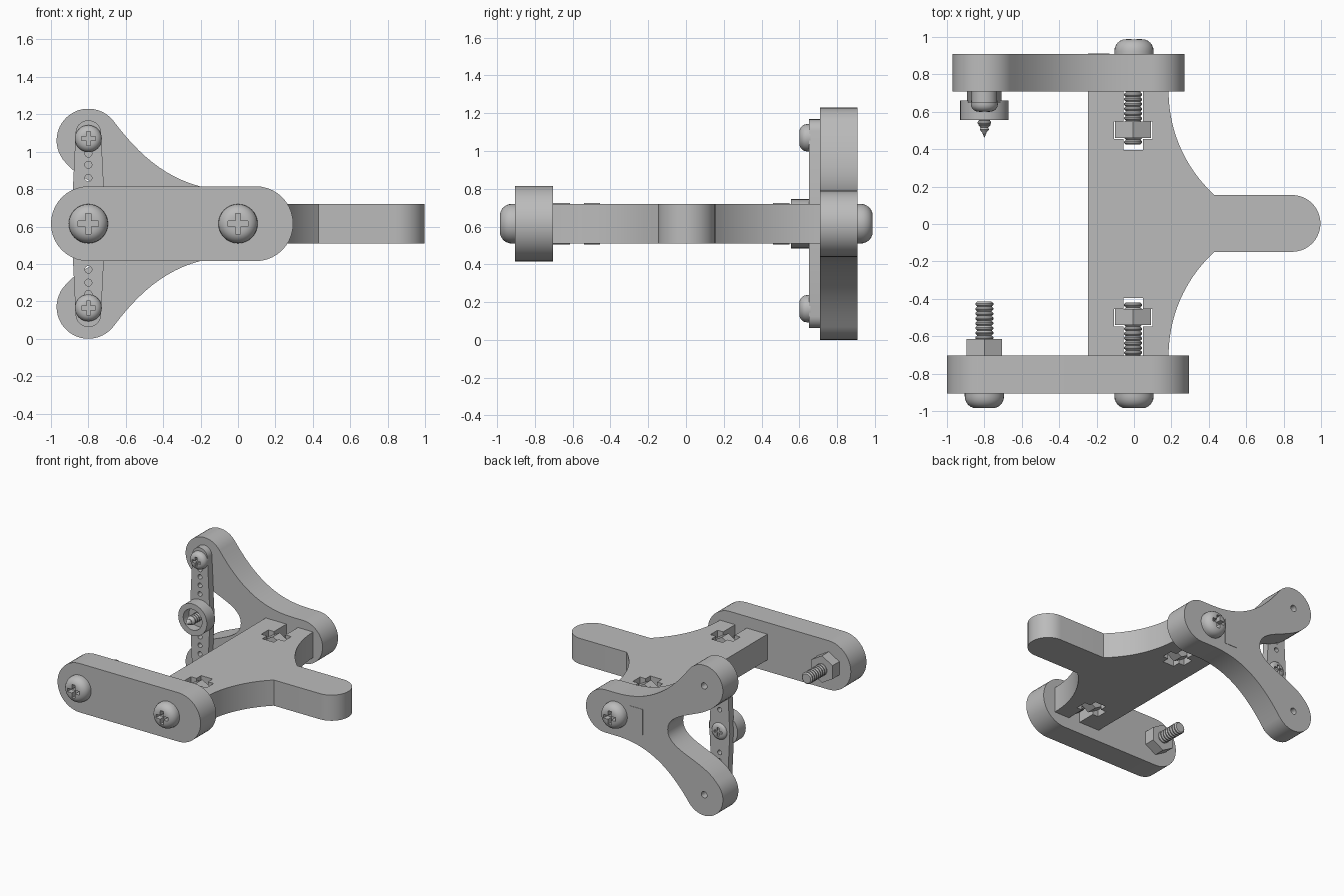
import bpy, bmesh, math
from mathutils import Vector, Matrix

cube = bpy.data.objects.get("Cube")
if cube:
    bpy.data.objects.remove(cube)

grey = bpy.data.materials.new("plain grey")
grey.use_nodes = True
grey.diffuse_color = (0.5, 0.5, 0.5, 1)
grey.node_tree.nodes["Principled BSDF"].inputs["Base Color"].default_value = (0.5, 0.5, 0.5, 1)

MID = 0.615        # height of the bolt axes
REAR_X = -0.8      # x of the rear bolt and servo axis


def finish(name, bm):
    bmesh.ops.remove_doubles(bm, verts=bm.verts, dist=1e-5)
    bmesh.ops.recalc_face_normals(bm, faces=bm.faces)
    mesh = bpy.data.meshes.new(name)
    bm.to_mesh(mesh)
    bm.free()
    mesh.materials.append(grey)
    ob = bpy.data.objects.new(name, mesh)
    bpy.context.collection.objects.link(ob)
    return ob


def prism(name, outline, lo, hi, axis="Y"):
    """Extrude an outline: (x, z) along y, or (x, y) along z."""
    def place(p, d):
        return (p[0], d, p[1]) if axis == "Y" else (p[0], p[1], d)
    bm = bmesh.new()
    face = bm.faces.new([bm.verts.new(place(p, lo)) for p in outline])
    ext = bmesh.ops.extrude_face_region(bm, geom=[face])
    move = Vector(place((0, 0), hi - lo))
    bmesh.ops.translate(bm, vec=move, verts=[g for g in ext["geom"] if isinstance(g, bmesh.types.BMVert)])
    return finish(name, bm)


def lathe(name, profile, x, z, steps=32):
    """Turn a (radius, y) profile about the y direction."""
    bm = bmesh.new()
    verts = [bm.verts.new((r, y, 0)) for r, y in profile]
    edges = [bm.edges.new(pair) for pair in zip(verts, verts[1:])]
    bmesh.ops.spin(bm, geom=verts + edges, cent=(0, 0, 0), axis=(0, 1, 0),
                   angle=math.tau, steps=steps)
    bmesh.ops.translate(bm, vec=(x, 0, z), verts=bm.verts)
    return finish(name, bm)


def cylinder(name, r, lo, hi, x, z, steps=24):
    return lathe(name, [(0, lo), (r, lo), (r, hi), (0, hi)], x, z, steps)


def box(name, x, y, z):
    return prism(name, [(x[0], y[0]), (x[1], y[0]), (x[1], y[1]), (x[0], y[1])], *z, axis="Z")


def cut(ob, cutters):
    for c in cutters:
        m = ob.modifiers.new("cut", "BOOLEAN")
        m.operation, m.solver, m.object = "DIFFERENCE", "EXACT", c
    bpy.context.view_layer.update()
    deps = bpy.context.evaluated_depsgraph_get()
    mesh = bpy.data.meshes.new_from_object(ob.evaluated_get(deps))
    ob.modifiers.clear()
    ob.data = mesh
    for c in cutters:
        bpy.data.objects.remove(c)
    return ob


def arc(cx, cy, r, a0, a1, n=20):
    return [(cx + r * math.cos(math.radians(a0 + (a1 - a0) * i / n)),
             cy + r * math.sin(math.radians(a0 + (a1 - a0) * i / n))) for i in range(n + 1)]


def bezier(a, b, c, d, n=16):
    a, b, c, d = map(Vector, (a, b, c, d))
    return [tuple(a * (1 - t) ** 3 + b * 3 * t * (1 - t) ** 2 + c * 3 * t * t * (1 - t) + d * t ** 3)
            for t in (i / n for i in range(n + 1))]


def flip(points, mid):
    """Mirror a point run across the line second coordinate = mid."""
    return [(u, 2 * mid - v) for u, v in reversed(points)]


def pan_head(name, x, z, r, base, height, side):
    """Rounded head with a cross recess; side is the outward y direction."""
    prof = [(0, -0.01), (r, -0.01), (r, 0.2 * height)]
    prof += [(r * (0.42 + 0.58 * math.cos(a)), height * (0.2 + 0.8 * math.sin(a)))
             for a in (math.radians(15 * i) for i in range(1, 7))] + [(0, height)]
    head = lathe(name, [(p, base + side * h) for p, h in prof], x, z)
    a, w = 0.52 * r, 0.14 * r
    cross = [(w, w), (w, a), (-w, a), (-w, w), (-a, w), (-a, -w),
             (-w, -w), (-w, -a), (w, -a), (w, -w), (a, -w), (a, w)]
    ends = sorted((base + side * height * 0.4, base + side * height * 1.5))
    return cut(head, [prism("cutter", [(x + u, z + v) for u, v in cross], *ends)])


def threaded(name, x, z, start, end, r=0.048, pitch=0.026):
    count = round(abs(end - start) / pitch)
    step = (end - start) / count
    prof = [(0, start)]
    for i in range(count):
        y = start + i * step
        prof += [(r * 0.8, y), (r, y + step * 0.35), (r, y + step * 0.65)]
    return lathe(name, prof + [(r * 0.8, end), (0, end)], x, z, 20)


def nut(name, x, lo, hi):
    ob = prism(name, arc(x, MID, 0.11, 30, 330, 5), lo, hi)
    return cut(ob, [cylinder("cutter", 0.044, lo - 0.1, hi + 0.1, x, MID)])


# Centre arm with a rounded grip and concave flanks
flank = [(0.936 - 0.751 * math.cos(a), 0.71 - 0.751 * math.sin(a))
         for a in (math.radians(47.6 * i / 20) for i in range(21))]
outline = [(-0.245, 0.71)] + flank + arc(0.845, 0.003, 0.152, 90, -90) \
    + flip(flank, 0.003) + [(-0.245, -0.704)]
arm = prism("centre_arm", outline, 0.51, 0.72, axis="Z")
slots = []
for s in (-1, 1):
    for half, near, far in ((0.052, 0.395, 0.8), (0.103, 0.455, 0.548)):
        slots.append(box("cutter", (-half - 0.005, half - 0.005), sorted((s * near, s * far)), (0.4, 0.9)))
cut(arm, slots)
box("locking_tab", (-0.245, -0.13), (0.7, 0.911), (0.51, 0.72))

# Front link plate
stadium = arc(0.095, MID, 0.2, -90, 90) + arc(REAR_X, MID, 0.2, 90, 270)
prism("front_link", stadium, -0.905, -0.703)

# Forked back plate, upper half mirrored to the lower half
top_z = 1.06
outer = arc(0.095, MID, 0.175, 0, 90, 12) + bezier((0, 0.79), (-0.3, 0.79), (-0.49, 0.93), (-0.664, 1.162))
lobe = arc(REAR_X, top_z, 0.17, 40, 225, 24)
inner = bezier((-0.91, 0.93), (-0.78, 0.78), (-0.47, 0.78), (-0.47, MID))
upper = outer + lobe + inner
fork = prism("back_fork", upper + flip(upper, MID)[1:-1], 0.708, 0.908)
cut(fork, [cylinder("cutter", 0.026, 0.6, 1, REAR_X, z) for z in (top_z, 2 * MID - top_z)])

# Servo horn: tapered double lever with small holes and a hollow hub
tip = arc(REAR_X, 1.1, 0.068, 5, 175, 14)
horn = prism("servo_horn", [(REAR_X + 0.092, MID)] + tip + [(REAR_X - 0.092, MID)] + flip(tip, MID)[::-1][::-1],
             0.65, 0.708)
cut(horn, [cylinder("cutter", 0.019, 0.5, 0.9, REAR_X, MID + s * h, 16)
           for s in (-1, 1) for h in (0.175, 0.245, 0.315, 0.375)])
lathe("horn_hub", [(0, 0.66), (0.13, 0.66), (0.13, 0.555), (0.085, 0.555), (0.085, 0.63), (0, 0.63)],
      REAR_X, MID)
pan_head("hub_screw_head", REAR_X, MID, 0.068, 0.7, 0.03, 1)
threaded("hub_screw_shaft", REAR_X, MID, 0.7, 0.53, 0.036)
lathe("hub_screw_point", [(0, 0.535), (0.024, 0.535), (0.034, 0.53), (0.02, 0.515),
                          (0.025, 0.505), (0.012, 0.49), (0, 0.46)], REAR_X, MID, 20)
for label, z in (("upper", 1.07), ("lower", 0.165)):
    pan_head(label + "_horn_screw", REAR_X, z, 0.072, 0.65, 0.05, -1)

# Bolts and nuts
for label, x, side, base, end in (("front", 0, -1, -0.905, -0.42), ("rear_link", REAR_X, -1, -0.905, -0.415),
                                  ("back", 0, 1, 0.908, 0.425)):
    pan_head(label + "_bolt_head", x, MID, 0.105, base, 0.08, side)
    threaded(label + "_bolt_shaft", x - 0.005 * (x == 0), MID, base, end)
nut("front_nut", -0.005, -0.54, -0.455)
nut("back_nut", -0.005, 0.46, 0.547)
nut("rear_link_nut", REAR_X, -0.703, -0.615)

# Smooth curved walls, keep hard edges
bpy.ops.object.select_all(action="DESELECT")
for ob in bpy.context.collection.objects:
    if ob.type == "MESH":
        ob.select_set(True)
        bpy.context.view_layer.objects.active = ob
bpy.ops.object.shade_smooth_by_angle(angle=math.radians(30))
